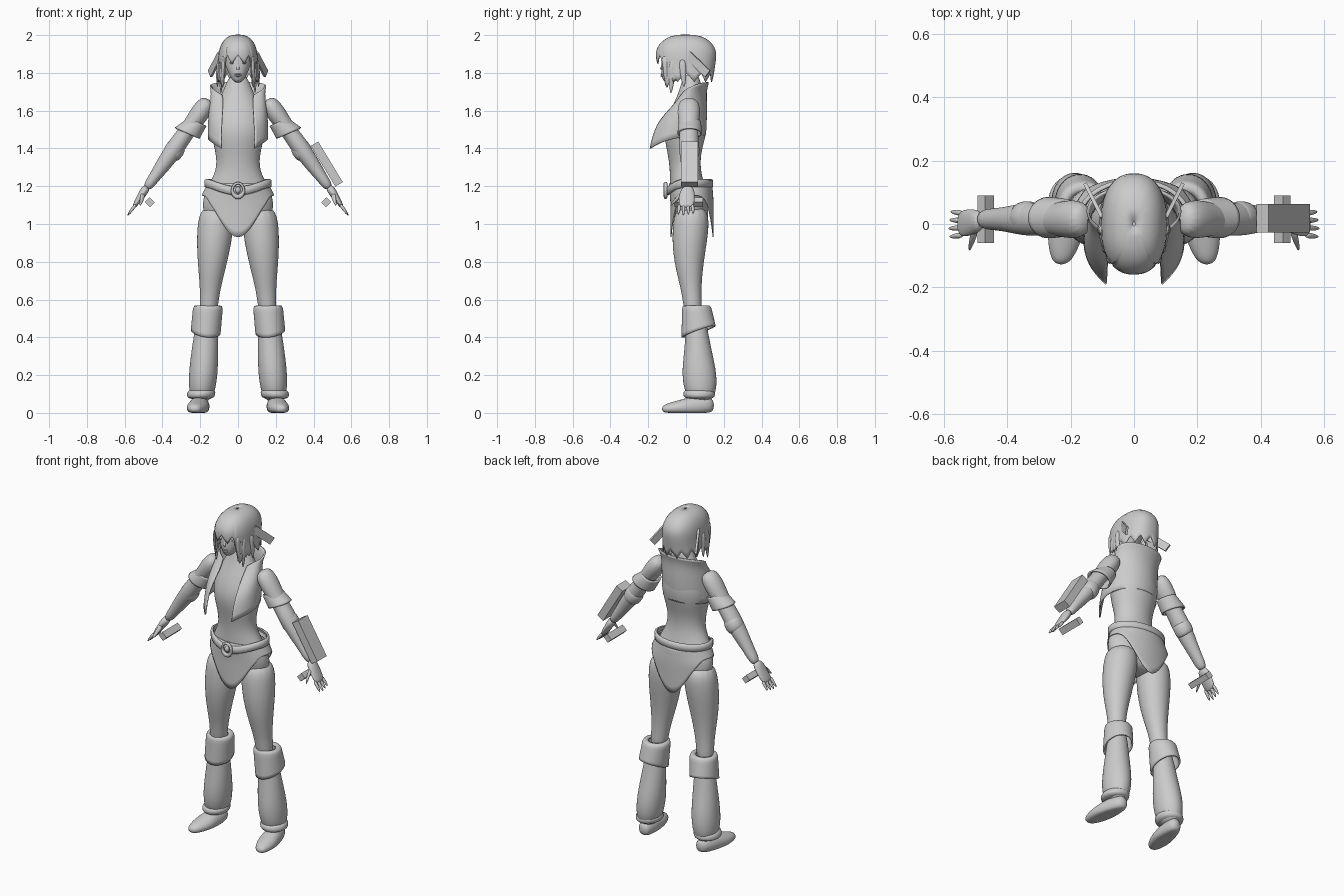
import bpy, bmesh, math
from mathutils import Vector, Matrix

cube = bpy.data.objects.get("Cube")
if cube:
    bpy.data.objects.remove(cube, do_unlink=True)

shade = 0.6
grey = bpy.data.materials.new("plain_grey")
grey.use_nodes = True
grey.diffuse_color = (shade, shade, shade, 1)
grey.node_tree.nodes["Principled BSDF"].inputs["Base Color"].default_value = grey.diffuse_color

RIGHT, BACK, UP = Vector((1, 0, 0)), Vector((0, 1, 0)), Vector((0, 0, 1))
ACROSS_ARM = Vector((.8, 0, .6))


def finish(name, bm, smooth=True, mirror=False, sub=0, thick=0):
    bmesh.ops.recalc_face_normals(bm, faces=bm.faces[:])
    mesh = bpy.data.meshes.new(name)
    bm.to_mesh(mesh)
    bm.free()
    mesh.polygons.foreach_set("use_smooth", [smooth] * len(mesh.polygons))
    mesh.materials.append(grey)
    ob = bpy.data.objects.new(name, mesh)
    bpy.context.collection.objects.link(ob)
    if mirror:
        ob.modifiers.new("Mirror", "MIRROR")
    if sub:
        mod = ob.modifiers.new("Subdivision", "SUBSURF")
        mod.levels = mod.render_levels = sub
        mod.boundary_smooth = "PRESERVE_CORNERS"
    if thick:
        mod = ob.modifiers.new("Solidify", "SOLIDIFY")
        mod.thickness, mod.offset = thick, 0


def sheet(name, rows, closed=True, caps=False, **options):
    """Skin a list of point rows with quads."""
    bm = bmesh.new()
    verts = [[bm.verts.new(p) for p in row] for row in rows]
    count = len(rows[0])
    for upper, lower in zip(verts, verts[1:]):
        for i in range(count if closed else count - 1):
            k = (i + 1) % count
            bm.faces.new((upper[i], upper[k], lower[k], lower[i]))
    if caps:
        bm.faces.new(verts[0])
        bm.faces.new(verts[-1])
    finish(name, bm, **options)


def turn(count):
    """Cosine and sine pairs around a full circle."""
    return [(math.cos(math.tau * i / count), math.sin(math.tau * i / count)) for i in range(count)]


def limb(name, start, end, widths, depths=None, u=RIGHT, v=BACK, bow=0,
         sides=14, caps=True, sub=2, **options):
    """Evenly spaced oval rings from start to end, bowed front to back."""
    start, end = Vector(start), Vector(end)
    rows = []
    for i, (w, d) in enumerate(zip(widths, depths or widths)):
        t = i / (len(widths) - 1)
        middle = start.lerp(end, t) + BACK * bow * math.sin(math.pi * t) ** 2
        row = [middle + u * w * c + v * d * s for c, s in turn(sides)]
        for p in row:
            p.z = max(p.z, 0)
        rows.append(row)
    sheet(name, rows, caps=caps, sub=sub, **options)


def blob(name, place, size, **options):
    bm = bmesh.new()
    bmesh.ops.create_uvsphere(bm, u_segments=12, v_segments=8, radius=1,
                              matrix=Matrix.Translation(place) @ Matrix.Diagonal((*size, 1)))
    finish(name, bm, **options)


def bar(name, start, end, width, depth, side=BACK, **options):
    """Box from start to end, with its width measured along side."""
    start, end = Vector(start), Vector(end)
    along = (end - start).normalized()
    across = (side - along * side.dot(along)).normalized() * width / 2
    out = along.cross(across).normalized() * depth / 2
    rows = [[p - across - out, p + across - out, p + across + out, p - across + out]
            for p in (start, end)]
    sheet(name, rows, caps=True, smooth=False, **options)


# Body and pelvis
limb("torso", (0, .03, .97), (0, .03, 1.8),
     widths=(.14, .2, .18, .11, .12, .15, .14, .08, .045),
     depths=(.08, .1, .1, .08, .09, .12, .1, .06, .045), bow=-.04, sides=18)

# Legs, boots, cuffs and shoes
limb("trouser_leg", (.11, .03, 1.1), (.16, .04, .5), widths=(.09, .1, .09, .07, .05, .05),
     bow=-.02, mirror=True)
limb("boot_leg", (.16, .05, .55), (.195, .08, .05), widths=(.05, .065, .075, .08, .06),
     depths=(.05, .06, .08, .1, .07), mirror=True)
limb("ankle_fold", (.19, .07, .13), (.2, .07, .07), widths=(.07, .08, .07),
     depths=(.08, .09, .08), mirror=True)
limb("shoe", (.19, .15, .04), (.23, -.13, .02), widths=(.03, .05, .055, .06, .05, .025),
     depths=(.04, .05, .06, .045, .035, .02), v=UP, mirror=True)
cuff = []
for j in range(5):
    t = j / 4
    row = []
    for c, s in turn(20):
        slant = t * (.03 * s + .01 * c)
        row.append((.158 + .013 * t + .075 * c, .055 + .012 * t + (.072 + .015 * t) * s,
                    .57 - .14 * t + slant))
    cuff.append(row)
rim = [(.16 + .05 * c, .05 + .05 * s, .56) for c, s in turn(20)]
sheet("boot_cuff", [rim] + cuff, mirror=True, sub=1, thick=.01)

# Arms, sleeves and hands
limb("arm", (.15, .015, 1.66), (.487, .015, 1.185),
     widths=(.04, .055, .047, .044, .05, .046, .04, .03, .026),
     depths=(.05, .065, .055, .05, .055, .05, .04, .035, .03), u=ACROSS_ARM, mirror=True)
limb("sleeve_band", (.215, .02, 1.54), (.27, .02, 1.48), widths=(.05, .06, .07),
     depths=(.055, .06, .062), u=Vector((.9, 0, .4)), caps=False, mirror=True, thick=.01)
limb("forearm_wrap", (.31, .02, 1.43), (.365, .02, 1.35), widths=(.05, .055, .05),
     u=ACROSS_ARM, mirror=True)
limb("palm", (.48, .01, 1.2), (.555, 0, 1.085), widths=(.024, .022, .016, .01),
     depths=(.028, .042, .044, .038), u=ACROSS_ARM, mirror=True)
for k, finger in enumerate(("index", "middle", "ring", "little")):
    y = .023 * k - .035
    reach = 1 - .08 * abs(k - 1)
    root = Vector((.54, y, 1.105))
    limb(finger + "_finger", root, root + Vector((.046, y / 6, -.062)) * reach,
         widths=(.01, .01, .004), u=ACROSS_ARM, sides=8, sub=1, mirror=True)
limb("thumb", (.5, -.015, 1.165), (.52, -.085, 1.095), widths=(.017, .013, .005),
     u=ACROSS_ARM, sides=8, sub=1, mirror=True)

# Arm plate and wrist blocks
bar("left_arm_plate", (.405, .018, 1.425), (.535, .018, 1.21), width=.09, depth=.046)
for name, side in (("left_wrist_block", 1), ("right_wrist_block", -1)):
    x, z = .467 * side, 1.115
    bar(name, (x, -.06, z), (x, .09, z), width=.04, depth=.034, side=Vector((side, 0, 1)))

# Open vest: each row sweeps from the middle of the back to the front edge
vest = []
for z, width, y, depth in ((1.75, .15, .04, .08), (1.7, .14, .015, .09),
                           (1.6, .16, -.035, .15), (1.47, .16, -.055, .16)):
    row = []
    for i in range(7):
        t = i / 6
        a = math.radians(90 - 147 * t)
        row.append((width * math.cos(a), y + depth * math.sin(a), z - .07 * t ** 3))
    vest.append(row)
sheet("vest", vest, closed=False, mirror=True, sub=2, thick=.008)

# Hip cloth with a point in front and behind
waist = 1.215
cloth = []
for j in range(9):
    row = []
    for c, s in turn(64):
        drop = (.065 + .22 * abs(s) ** 4.6) * j / 8
        flare = min(1, drop * 10)
        row.append(((.16 + .046 * flare) * c, .024 + .008 * flare + .112 * s, waist - drop))
    cloth.append(row)
sheet("hip_cloth", cloth, thick=.005)

# Belt dipping to a crescent buckle
belt = []
for height, swell in ((.02, 0), (.015, .01), (-.015, .01), (-.02, 0)):
    belt.append([((.165 + swell) * c, .02 + (.11 + swell) * s,
                  waist + height - .04 * max(0, -s) ** 3) for c, s in turn(40)])
sheet("belt", belt, thick=.008)
ring = []
for c, s in turn(20):
    tube = .007 + .006 * max(0, -s)
    ring.append([((.03 + tube * cc) * c, -.108 + .01 * ss, 1.18 + (.036 + tube * cc) * s)
                 for cc, ss in turn(8)])
sheet("buckle_ring", ring + ring[:1])
blob("buckle_stud", (0, -.106, 1.18), (.014, .014, .018))

# Head and face
limb("head", (0, -.09, 1.745), (0, -.01, 1.97), widths=(.022, .055, .073, .075, .05),
     depths=(.03, .065, .08, .1, .07), sides=16)
limb("nose", (0, -.12, 1.855), (0, -.13, 1.815), widths=(.006, .008, .012),
     sides=8, sub=1)
for name, z in (("upper_lip", 1.793), ("lower_lip", 1.784)):
    blob(name, (0, -.125, z), (.018, .01, .005))
blob("eye", (.03, -.118, 1.853), (.014, .008, .007), mirror=True)
blob("ear", (.075, -.01, 1.84), (.01, .02, .03), mirror=True)

# Hair cap with a jagged lower edge
crown, brow = 2, 1.85
hair = []
for j in range(13):
    row = []
    for i, (c, s) in enumerate(turn(72)):
        edge = 1.87 if s < -.78 else 1.745 if s < -.35 else 1.775
        edge += .015 * (abs(i % 6 - 3) - 1.5)
        z = crown + (edge - crown) * (j / 12) ** 1.7
        t = min((z - brow) / (crown - brow), .9999)
        dome = (1 - max(t, 0) ** 2.6) ** .4
        tuck = 1 - .9 * max(0, 1.92 - z)
        flare = 1 + .1 * max(0, -t)
        row.append((.102 * dome * flare * math.copysign(abs(c) ** .85, c),
                    .163 * dome * tuck * math.copysign(abs(s) ** .85, s), z))
    hair.append(row)
sheet("hair_cap", hair, thick=.006)

# Loose locks around the face
for name, root, tip in (("front_lock", (.075, -.11, 1.9), (.08, -.1, 1.73)),
                        ("long_lock", (.09, -.07, 1.88), (.09, -.08, 1.685)),
                        ("side_lock", (.1, -.02, 1.88), (.11, -.01, 1.72))):
    limb(name, root, tip, widths=(.012, .014, .003), depths=(.02, .022, .004),
         sides=8, sub=1, mirror=True)

# Hair ribbons
bar("hair_ribbon", (.095, .01, 1.895), (.148, .115, 1.795), width=.045, depth=.012,
    side=Vector((.3, .6, .75)), mirror=True)
